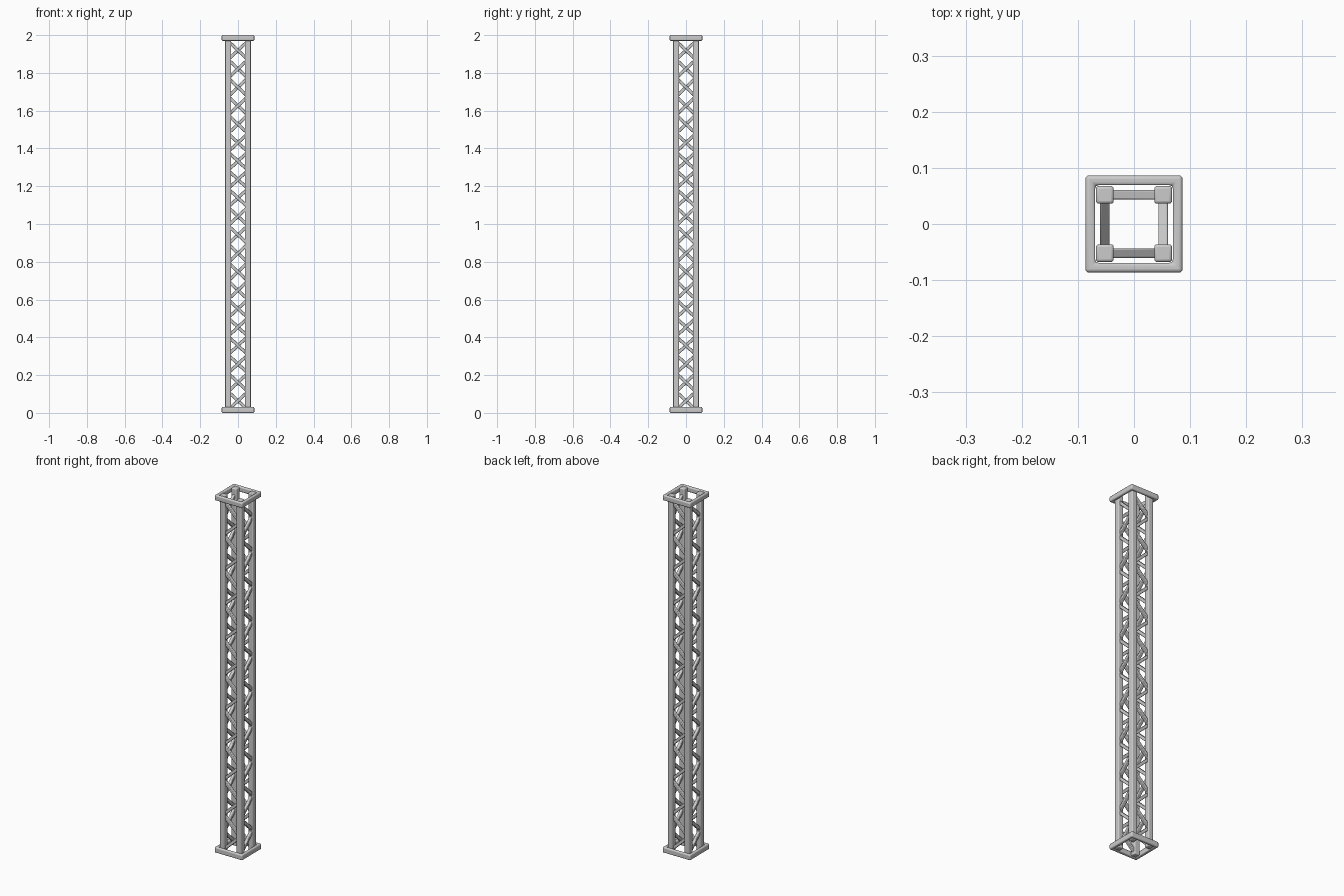
import bpy, bmesh, math
from mathutils import Vector, Matrix

if "Cube" in bpy.data.objects:
    bpy.data.objects.remove(bpy.data.objects["Cube"])

POST = 0.052      # post centre offset
HALF_POST = 0.0158
BRACE = 0.017     # brace thickness
SEGS = 20
Z_TOP, Z_BOT = 1.968, 0.015


def finish(name, bm, bevel, segments):
    bmesh.ops.recalc_face_normals(bm, faces=bm.faces)
    me = bpy.data.meshes.new(name)
    bm.to_mesh(me)
    bm.free()
    ob = bpy.data.objects.new(name, me)
    bpy.context.collection.objects.link(ob)
    mod = ob.modifiers.new("round_edges", 'BEVEL')
    mod.width = bevel
    mod.segments = segments
    mod.limit_method = 'ANGLE'
    bpy.ops.object.select_all(action='DESELECT')
    ob.select_set(True)
    bpy.context.view_layer.objects.active = ob
    bpy.ops.object.shade_smooth_by_angle(angle=math.radians(40))
    return ob


def add_box(bm, matrix, size):
    bmesh.ops.create_cube(bm, size=1, matrix=matrix @ Matrix.Diagonal((*size, 1)))


# Corner posts
bm = bmesh.new()
for sx in (-1, 1):
    for sy in (-1, 1):
        add_box(bm, Matrix.Translation((sx * POST, sy * POST, 1.0)),
                (HALF_POST * 2, HALF_POST * 2, 1.998))
finish("corner_posts", bm, 0.005, 3)


# Square end frames
def end_frame(name, z0, z1, outer=0.0865, inner=0.0692):
    bm = bmesh.new()
    corners = ((-1, -1), (1, -1), (1, 1), (-1, 1))
    ring = [[bm.verts.new((x * r, y * r, z)) for x, y in corners]
            for r, z in ((outer, z0), (outer, z1), (inner, z1), (inner, z0))]
    for a in range(4):
        for i in range(4):
            j, b = (i + 1) % 4, (a + 1) % 4
            bm.faces.new((ring[a][i], ring[a][j], ring[b][j], ring[b][i]))
    finish(name, bm, 0.0065, 4)


end_frame("bottom_frame", 0.0, 0.031)
end_frame("top_frame", 1.970, 2.0)

# Zigzag braces, the same pattern turned around the four sides
step = (Z_TOP - Z_BOT) / SEGS
for k, side in enumerate(("front", "right", "back", "left")):
    turn = Matrix.Rotation(k * math.pi / 2, 4, 'Z')
    bm = bmesh.new()
    for i in range(SEGS):
        s = -1 if i % 2 == 0 else 1
        a = Vector((s * POST, -POST, Z_TOP - i * step))
        b = Vector((-s * POST, -POST, Z_TOP - (i + 1) * step))
        d = b - a
        tilt = Matrix.Rotation(math.atan2(-d.z, d.x), 4, 'Y')
        add_box(bm, turn @ Matrix.Translation((a + b) / 2) @ tilt,
                (d.length, BRACE, BRACE))
    finish(side + "_braces", bm, 0.003, 2)
